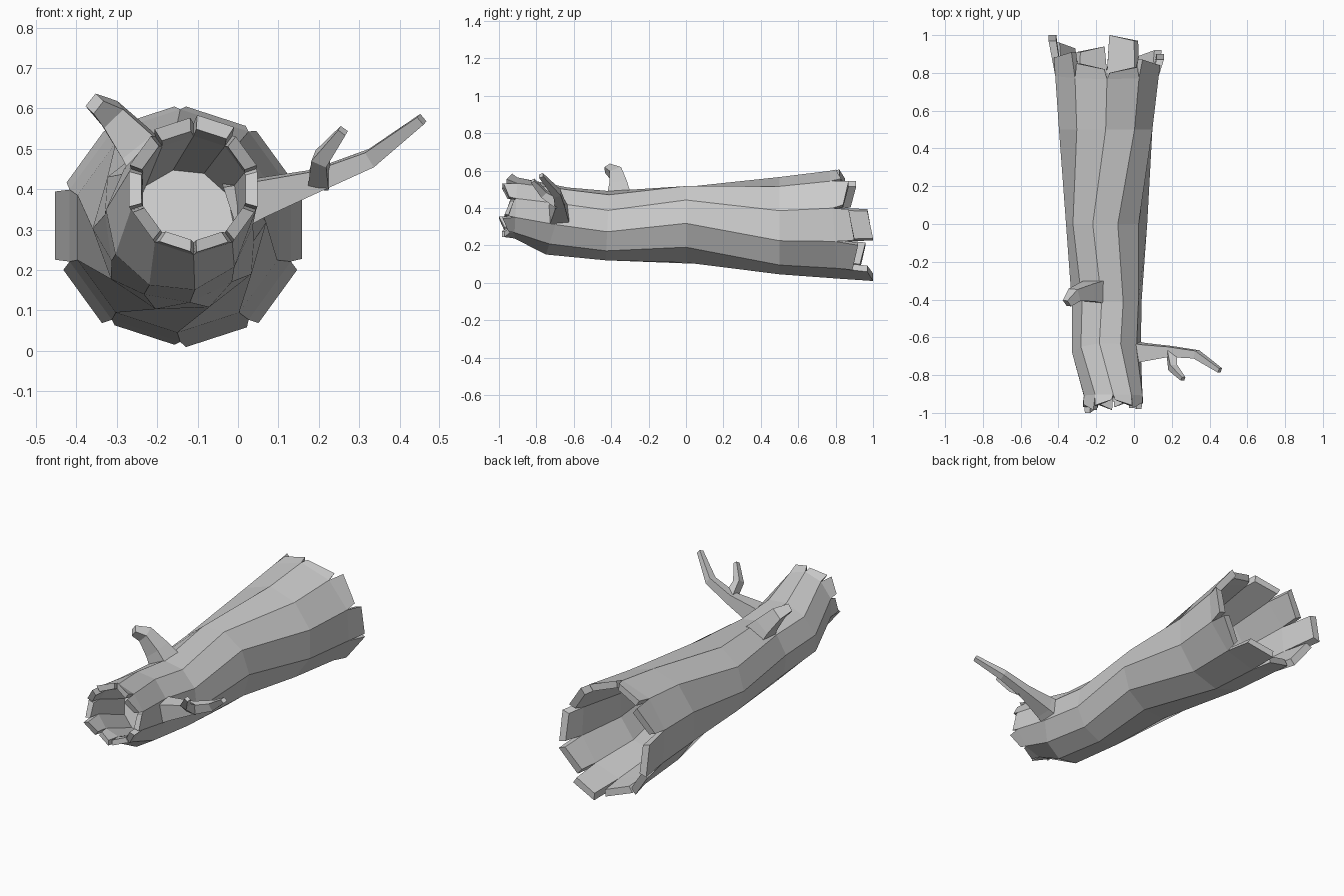
import bpy, bmesh, random
from math import sin, cos, radians
from mathutils import Vector

if "Cube" in bpy.data.objects:
    bpy.data.objects.remove(bpy.data.objects["Cube"])

random.seed(4)
N = 10  # bark planks around the log


def finish(bm, name):
    bmesh.ops.recalc_face_normals(bm, faces=bm.faces)
    me = bpy.data.meshes.new(name)
    bm.to_mesh(me)
    bm.free()
    ob = bpy.data.objects.new(name, me)
    bpy.context.collection.objects.link(ob)
    return ob


def ring(bm, y, cx, cz, r, tilt=0, twist=0):
    out = []
    for k in range(N):
        a = radians(360 / N * k + twist)
        out.append(bm.verts.new((cx + r * sin(a), y + tilt * r * cos(a), cz + r * cos(a))))
    return out


def bridge(bm, a, b):
    n = len(a)
    for k in range(n):
        bm.faces.new((a[k], a[(k + 1) % n], b[(k + 1) % n], b[k]))


def splinters(bm, outer, inner, center, ends, splay):
    """One broken plank tip per side, separated by narrow notches."""
    c = Vector(center)
    for k in range(N):
        j = (k + 1) % N
        roots = [outer[k], outer[j], inner[j], inner[k]]
        tips = []
        for v, w, edge in ((outer[k], outer[j], 0), (outer[j], outer[k], 1),
                           (inner[j], inner[k], 1), (inner[k], inner[j], 0)):
            p = v.co.lerp(w.co, 0.08)
            p = c + (p - c) * splay[k]
            p.y = ends[k] + (0.03 if edge == k % 2 else 0) * (-1 if ends[k] > 0 else 1)
            tips.append(bm.verts.new(p))
        bridge(bm, roots, tips)
        bm.faces.new(tips)


# Hollow log: y, centre x, centre z, radius, tilt, twist
bm = bmesh.new()
path = [(-0.91, -0.11, 0.40, 0.163, 0.05, 0),
        (-0.69, -0.145, 0.33, 0.183, 0.33, -12),
        (-0.42, -0.145, 0.305, 0.187, 0.05, -8),
        (0.0, -0.145, 0.31, 0.215, 0, -20),
        (0.5, -0.15, 0.305, 0.26, 0, 0),
        (0.79, -0.143, 0.31, 0.288, -0.08, 0)]
rings = [ring(bm, *p) for p in path]
for a, b in zip(rings, rings[1:]):
    bridge(bm, a, b)

# Front cavity and its broken rim
mouth = ring(bm, -0.90, -0.11, 0.40, 0.132, 0.05)
floor = ring(bm, -0.64, -0.135, 0.325, 0.125, 0.33, -12)
bridge(bm, mouth, floor)
bm.faces.new(floor)
splinters(bm, rings[0], mouth, (-0.11, -0.95, 0.395),
          [-0.96, -0.975, -0.95, -0.98, -0.97, -0.985, -1.0, -0.97, -0.985, -0.96],
          [1.14, 1.04, 1.02, 1.0, 0.97, 0.96, 1.0, 1.03, 1.05, 1.1])

# Back cavity and its broken rim
mouth = ring(bm, 0.78, -0.143, 0.31, 0.25, -0.08)
mid = ring(bm, 0.5, -0.15, 0.305, 0.215)
floor = ring(bm, 0.05, -0.145, 0.31, 0.17, 0, -20)
bridge(bm, mouth, mid)
bridge(bm, mid, floor)
bm.faces.new(floor)
splinters(bm, rings[-1], mouth, (-0.143, 0.9, 0.31),
          [0.83, 0.87, 0.90, 0.92, 1.0, 0.94, 0.96, 1.0, 0.91, 0.85],
          [1.04, 1.06, 1.1, 1.09, 1.06, 1.04, 1.09, 1.13, 1.06, 1.04])
finish(bm, "hollow_log")


# Four-sided tapering branches: x, y, z, radius along the path
def branch(name, pts):
    bm = bmesh.new()
    P = [Vector(p[:3]) for p in pts]
    loops = []
    for i, p in enumerate(P):
        d = (P[min(i + 1, len(P) - 1)] - P[max(i - 1, 0)]).normalized()
        u = d.cross(Vector((0, 1, 0.1))).normalized()
        w = d.cross(u)
        r = pts[i][3]
        loops.append([bm.verts.new(p + r * (su * u + sw * w))
                      for su, sw in ((1, 1), (1, -1), (-1, -1), (-1, 1))])
    for a, b in zip(loops, loops[1:]):
        bridge(bm, a, b)
    bm.faces.new(loops[0])
    bm.faces.new(loops[-1])
    finish(bm, name)


branch("forked_branch", [(-0.02, -0.68, 0.355, 0.058), (0.05, -0.68, 0.378, 0.046),
                         (0.19, -0.675, 0.42, 0.027), (0.33, -0.69, 0.477, 0.021),
                         (0.455, -0.775, 0.573, 0.012)])
branch("side_twig", [(0.20, -0.68, 0.42, 0.026), (0.205, -0.76, 0.475, 0.02),
                     (0.26, -0.82, 0.545, 0.011)])
branch("broken_stub", [(-0.19, -0.355, 0.43, 0.065), (-0.25, -0.36, 0.51, 0.047),
                       (-0.315, -0.375, 0.585, 0.033), (-0.355, -0.42, 0.612, 0.02)])
